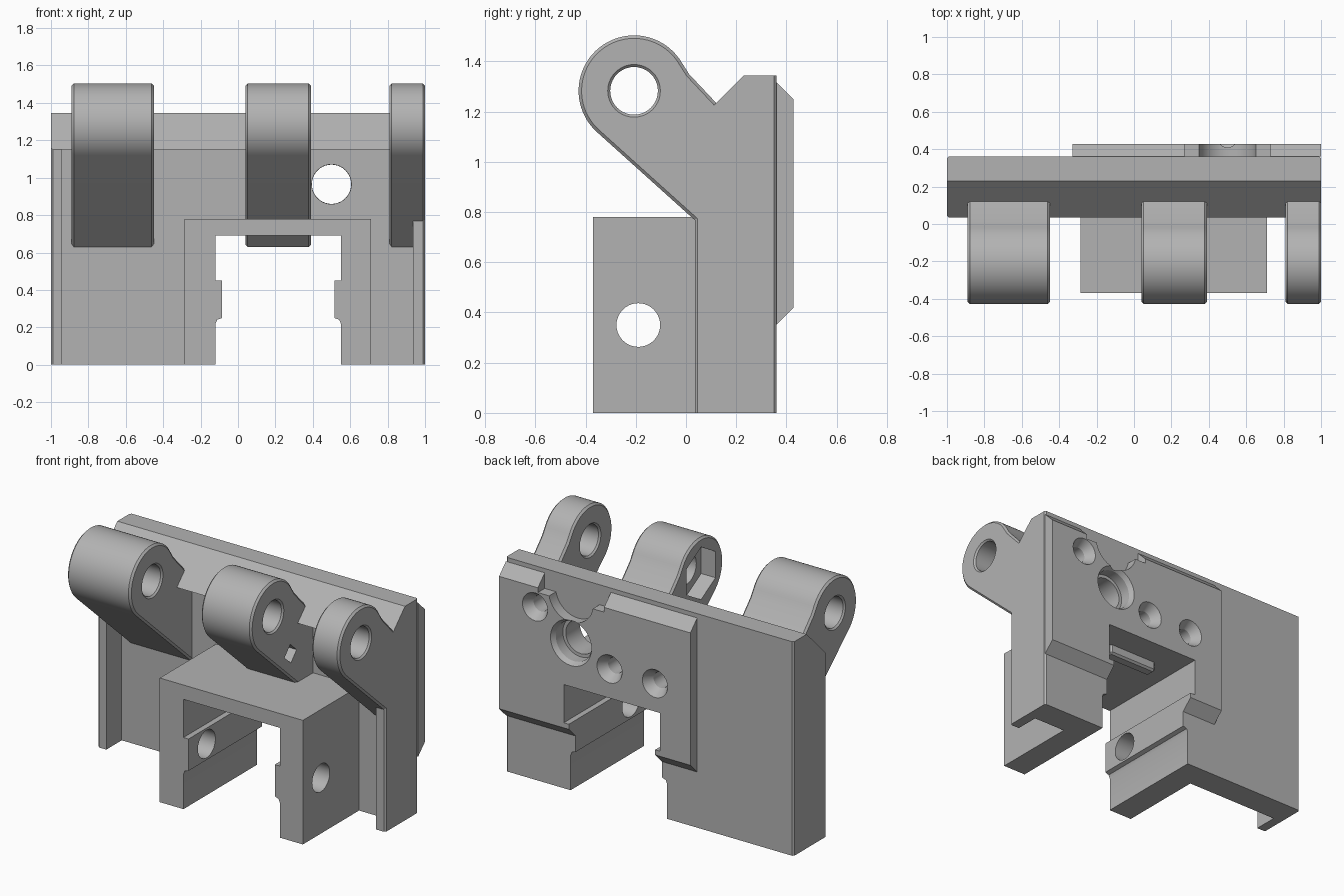
import bpy, bmesh, math
from mathutils import Vector

if "Cube" in bpy.data.objects:
    bpy.data.objects.remove(bpy.data.objects["Cube"], do_unlink=True)

grey = bpy.data.materials.new("plain grey")
grey.use_nodes = True
colour = (0.45, 0.45, 0.45, 1)
grey.diffuse_color = colour
grey.node_tree.nodes["Principled BSDF"].inputs["Base Color"].default_value = colour


def place(axis, along, u, v):
    return Vector((along, u, v)) if axis == "x" else Vector((u, along, v))


def finish(name, bm):
    bmesh.ops.recalc_face_normals(bm, faces=bm.faces)
    mesh = bpy.data.meshes.new(name)
    bm.to_mesh(mesh)
    bm.free()
    mesh.materials.append(grey)
    obj = bpy.data.objects.new(name, mesh)
    bpy.context.collection.objects.link(obj)
    return obj


def loft(name, axis, rings):
    """Skin equal-length outlines given as (position along axis, points)."""
    bm = bmesh.new()
    loops = [[bm.verts.new(place(axis, a, u, v)) for u, v in pts] for a, pts in rings]
    bm.faces.new(loops[0])
    bm.faces.new(loops[-1])
    for lo, hi in zip(loops, loops[1:]):
        for i in range(len(lo)):
            j = (i + 1) % len(lo)
            bm.faces.new((lo[i], lo[j], hi[j], hi[i]))
    return finish(name, bm)


def prism(name, axis, a, b, pts):
    return loft(name, axis, [(a, pts), (b, pts)])


def rect(u0, u1, v0, v1):
    return [(u0, v0), (u1, v0), (u1, v1), (u0, v1)]


def circle(u, v, r, n=40, turn=0.0):
    return [(u + r * math.cos(turn + math.tau * i / n),
             v + r * math.sin(turn + math.tau * i / n)) for i in range(n)]


def bore(axis, u, v, steps):
    """Turned cutter from (position, radius) steps."""
    return loft("cutter", axis, [(a, circle(u, v, r)) for a, r in steps])


def apply(obj, mod):
    bpy.context.view_layer.objects.active = obj
    bpy.ops.object.modifier_apply(modifier=mod.name)


def cut(parts, cutter):
    for obj in parts:
        mod = obj.modifiers.new("cut", "BOOLEAN")
        mod.operation = "DIFFERENCE"
        mod.solver = "EXACT"
        mod.object = cutter
        apply(obj, mod)
    bpy.data.objects.remove(cutter, do_unlink=True)


def bevel(obj, width):
    mod = obj.modifiers.new("edge", "BEVEL")
    mod.width = width
    mod.segments = 1
    mod.limit_method = "ANGLE"
    mod.angle_limit = math.radians(50)
    apply(obj, mod)


# Main plate with sloped top lip, end flanges and a pocket in front
FRONT, RECESS, BACK = 0.035, 0.188, 0.36
plate = prism("main_plate", "x", -1, 1, [
    (FRONT, 0), (FRONT, 1.15), (0.23, 1.345), (BACK, 1.345), (BACK, 0)])
mod = plate.modifiers.new("edge", "BEVEL")
mod.width, mod.segments, mod.limit_method = 0.01, 1, "WEIGHT"
weights = plate.data.attributes.new("bevel_weight_edge", "FLOAT", "EDGE")
for e in plate.data.edges:
    a, b = (plate.data.vertices[i].co for i in e.vertices)
    if abs(a.z - b.z) > 1:
        weights.data[e.index].value = 1
apply(plate, mod)
cut([plate], prism("cutter", "y", -0.2, RECESS, rect(-0.94, 0.935, -0.1, 1.15)))

# Raised pad on the back with chamfered top and bottom
pad = prism("back_pad", "x", -0.33, 1, [
    (BACK, 0.35), (0.428, 0.418), (0.428, 1.25), (BACK, 1.318)])
cut([pad], prism("cutter", "y", BACK - 0.01, 0.5, rect(0.27, 0.73, 1.22, 1.4)))
cut([pad], bore("y", 0.5, 1.25, [(BACK - 0.01, 0.155), (0.5, 0.155)]))

# Front block
block = prism("front_block", "y", -0.37, RECESS + 0.01, rect(-0.285, 0.71, 0, 0.78))

# Channel with side ribs running front to back, mirrored about its centre
MID = 0.215
half = [(0.335, -0.1), (0.335, 0.22), (0.326, 0.241), (0.3, 0.25),
        (0.3, 0.45), (0.335, 0.45), (0.335, 0.69)]
channel = [(MID + x, z) for x, z in half] + [(MID - x, z) for x, z in reversed(half)]
cut([plate, pad, block], prism("cutter", "y", -0.6, 0.6, channel))

# Cross pin hole through both legs of the block
cut([block], bore("x", -0.19, 0.35, [(-0.5, 0.087), (0.9, 0.087)]))

# Stepped through hole and three countersunk blind holes in the back
cut([plate, pad], bore("y", 0.5, 0.965, [
    (0.1, 0.115), (0.2, 0.105), (0.33, 0.105), (0.331, 0.125),
    (0.4, 0.125), (0.44, 0.15)]))
for x, z in ((0.75, 1.125), (0.232, 0.873), (-0.084, 0.866)):
    cut([plate, pad], bore("y", x, z, [(0.24, 0.05), (0.37, 0.05), (0.44, 0.095)]))

# Hinge arms: rounded eye running down into the plate
EYE_Y, EYE_Z, EYE_R = -0.207, 1.283, 0.221
outline = []
for i in range(41):
    t = math.radians(30 + (227.6 - 30) * i / 40)
    outline.append((EYE_Y + EYE_R * math.cos(t), EYE_Z + EYE_R * math.sin(t)))
outline += [(RECESS, 0.63), (0.25, 0.63), (0.25, 1.235), (0.12, 1.235), (0.012, 1.35)]

arms = {}
for name, x0, x1 in (("right_arm", -0.89, -0.45), ("middle_arm", 0.04, 0.39),
                     ("left_arm", 0.81, 1.0)):
    arm = prism(name, "x", x0, x1, outline)
    bevel(arm, 0.012)
    cut([arm], bore("x", EYE_Y, EYE_Z, [
        (x0 - 0.01, 0.115), (x0 + 0.01, 0.095),
        (x1 - 0.01, 0.095), (x1 + 0.01, 0.115)]))
    arms[name] = arm

# Hexagonal nut pocket and small square slot in the middle arm
middle = arms["middle_arm"]
cut([middle], prism("cutter", "x", 0, 0.14, circle(EYE_Y, EYE_Z, 0.165, 6, math.pi / 6)))
cut([middle], prism("cutter", "x", 0.3, 0.45, circle(-0.035, 0.985, 0.06, 4, 0.05)))

# Smooth shading on round surfaces, sharp machined edges elsewhere
parts = [plate, pad, block, *arms.values()]
bpy.ops.object.select_all(action="DESELECT")
for obj in parts:
    obj.select_set(True)
bpy.context.view_layer.objects.active = plate
bpy.ops.object.shade_smooth_by_angle(angle=math.radians(25))
